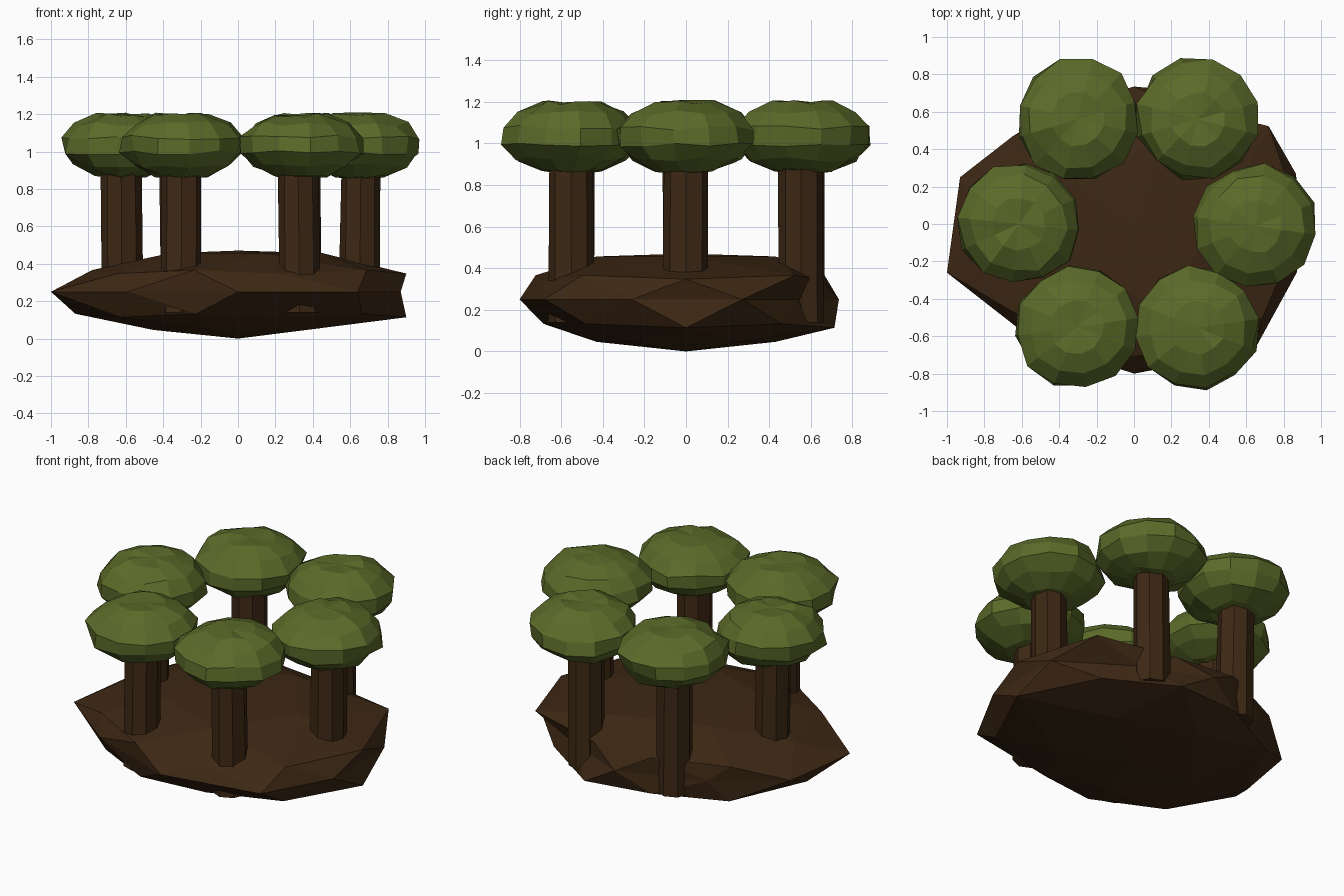
import bpy, bmesh, math, random
from mathutils import Vector

if "Cube" in bpy.data.objects:
    bpy.data.objects.remove(bpy.data.objects["Cube"])

random.seed(4)


def material(name, rgb):
    m = bpy.data.materials.new(name)
    m.diffuse_color = (*rgb, 1)
    m.use_nodes = True
    m.node_tree.nodes["Principled BSDF"].inputs["Base Color"].default_value = m.diffuse_color
    return m


BROWN = material("dark_brown_earth_and_bark", (0.047, 0.021, 0.007))
GREEN = material("olive_leaves", (0.105, 0.145, 0.022))


def finish(bm, name, mat):
    bmesh.ops.recalc_face_normals(bm, faces=bm.faces)
    me = bpy.data.meshes.new(name)
    bm.to_mesh(me)
    bm.free()
    me.materials.append(mat)
    ob = bpy.data.objects.new(name, me)
    bpy.context.collection.objects.link(ob)
    return ob


# Island: flattened icosphere with an irregular outline.
# Rim corners start at 18 degrees; ring radii start at 0 degrees (36 degree steps)
RIM = [(0.865, 0.27), (0.43, 0.55), (0.0, 0.735), (-0.53, 0.54), (-0.93, 0.25),
       (-1.0, -0.26), (-0.59, -0.58), (0.0, -0.80), (0.64, -0.68), (0.87, -0.26)]
UPPER = [0.90, 0.89, 0.68, 0.70, 0.80, 0.78, 0.80, 0.76, 0.72, 0.85]
LOWER = [0.90, 0.78, 0.75, 0.70, 0.78, 0.87, 0.78, 0.72, 0.64, 0.82]

bm = bmesh.new()
bmesh.ops.create_icosphere(bm, subdivisions=2, radius=1)
for v in bm.verts:
    x, y, z = v.co
    a = math.degrees(math.atan2(y, x)) % 360
    if abs(z) < 0.1:
        px, py = RIM[round((a - 18) / 36) % 10]
        v.co = Vector((px, py, 0.25))
    elif abs(z) < 0.7:
        r = (UPPER if z > 0 else LOWER)[round(a / 36) % 10]
        t = math.radians(a)
        v.co = Vector((r * math.cos(t), r * math.sin(t), 0.24 + 0.24 * z))
    else:
        pole = abs(z) > 0.95
        zz = 0.24 + 0.24 * z * (0.96 if pole and z > 0 else 1 if pole else 1.06 if z > 0 else 0.95)
        v.co = Vector((x * 0.86, y * 0.86, zz))
finish(bm, "island", BROWN)


# Trunk: eight-sided, slightly leaning and uneven
def trunk(name, x, y):
    bm = bmesh.new()
    bmesh.ops.create_cone(bm, cap_ends=True, segments=8, radius1=0.112,
                          radius2=0.108, depth=0.86)
    lean = Vector((random.uniform(-0.01, 0.01), random.uniform(-0.01, 0.01), 0))
    for v in bm.verts:
        k = random.uniform(0.94, 1.03)
        v.co.x *= k
        v.co.y *= k
        if v.co.z > 0:
            v.co += lean
        v.co += Vector((x, y, 0.57))
    finish(bm, name, BROWN)


# Canopy: squashed faceted ball with uneven corners
def canopy(name, x, y):
    bm = bmesh.new()
    bmesh.ops.create_uvsphere(bm, u_segments=12, v_segments=7, radius=1)
    turn = random.uniform(0, math.tau / 12)
    for v in bm.verts:
        px, py, pz = v.co
        k = random.uniform(0.94, 1.04)
        c, s = math.cos(turn), math.sin(turn)
        h = pz * 0.18 + random.uniform(-0.012, 0.012)
        if pz > 0.98:
            h -= 0.012
        v.co = Vector((x + 0.335 * k * (px * c - py * s),
                       y + 0.335 * k * (px * s + py * c), 1.035 + h))
    finish(bm, name, GREEN)


# Ring of six trees: canopy centre and trunk centre
TREES = [(-0.615, 0.0, -0.62, 0.0), (-0.30, 0.56, -0.305, 0.555),
         (0.34, 0.56, 0.33, 0.555), (0.65, -0.01, 0.65, 0.0),
         (0.34, -0.555, 0.33, -0.55), (-0.305, -0.55, -0.305, -0.55)]
for i, (cx, cy, tx, ty) in enumerate(TREES, 1):
    trunk(f"tree_trunk_{i}", tx, ty)
    canopy(f"tree_canopy_{i}", cx, cy)
